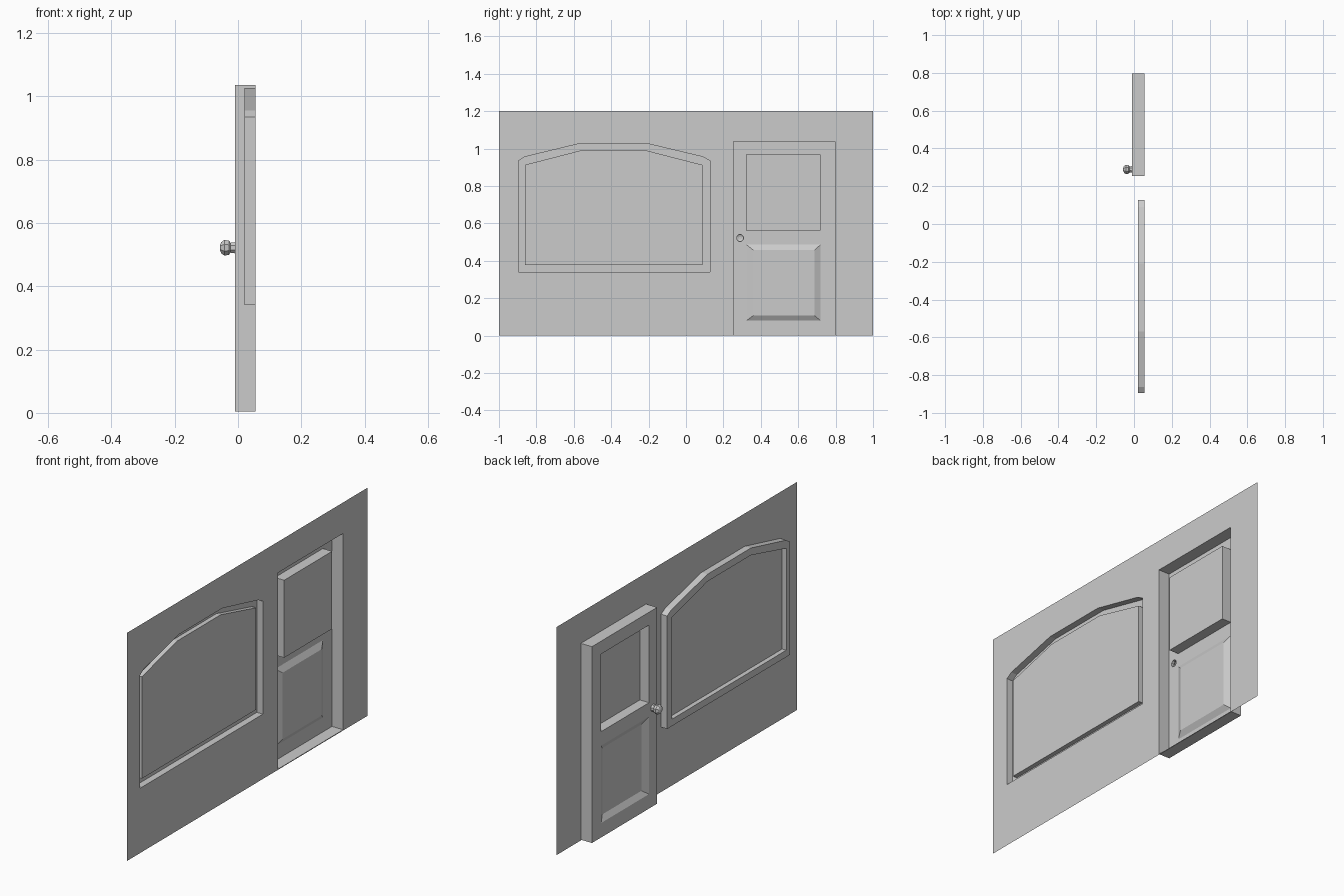
import bpy, bmesh, math
from mathutils import Vector

if "Cube" in bpy.data.objects:
    bpy.data.objects.remove(bpy.data.objects["Cube"])

WALL_X, DOOR_X, FRAME_X, GLASS_X, PANEL_X = 0.055, -0.01, 0.02, 0.044, 0.007


def rect(y0, y1, z0, z1):
    return [(y0, z0), (y1, z0), (y1, z1), (y0, z1)]


def ring(y, z, r, n=8):
    return [(y + r * math.cos(2 * math.pi * (i + .5) / n),
             z + r * math.sin(2 * math.pi * (i + .5) / n)) for i in range(n)]


def plate(bm, x, outer, holes=()):
    """Flat sheet at depth x, with openings."""
    edges = []
    for loop in [outer, *holes]:
        vs = [bm.verts.new((x, y, z)) for y, z in loop]
        edges += [bm.edges.new((vs[i - 1], vs[i])) for i in range(len(vs))]
    bmesh.ops.triangle_fill(bm, edges=edges, use_beauty=True, use_dissolve=False,
                            normal=Vector((-1, 0, 0)))


def sides(bm, loop_a, xa, loop_b, xb):
    """Band of quads joining two loops at different depths."""
    a = [bm.verts.new((xa, y, z)) for y, z in loop_a]
    b = [bm.verts.new((xb, y, z)) for y, z in loop_b]
    for i in range(len(a)):
        bm.faces.new((a[i - 1], a[i], b[i], b[i - 1]))


def finish(bm, name):
    bmesh.ops.remove_doubles(bm, verts=bm.verts, dist=1e-5)
    bmesh.ops.recalc_face_normals(bm, faces=bm.faces)
    if sum(f.normal.x * f.calc_area() for f in bm.faces) > 0:
        bmesh.ops.reverse_faces(bm, faces=bm.faces)
    mesh = bpy.data.meshes.new(name)
    bm.to_mesh(mesh)
    bm.free()
    obj = bpy.data.objects.new(name, mesh)
    bpy.context.collection.objects.link(obj)
    return obj


# Outlines in (y, z)
door = rect(.254, .796, .004, 1.037)
door_glass = rect(.321, .72, .561, .969)
panel_outer = rect(.323, .72, .08, .487)
panel_inner = rect(.36, .686, .108, .457)
window = [(-.895, .341), (.128, .341), (.128, .935), (.09, .956), (-.208, 1.027),
          (-.568, 1.027), (-.862, .956), (-.895, .935)]
window_glass = [(-.862, .377), (.088, .377), (.088, .913), (-.208, .989),
                (-.568, .989), (-.862, .913)]
KY, KZ = .289, .522
knob = [(DOOR_X, .019), (-.023, .017), (-.029, .024), (-.043, .027),
        (-.053, .019), (-.057, .008)]
knob_hole = ring(KY, KZ, knob[0][1])

# Wall sheet with the two openings
bm = bmesh.new()
plate(bm, WALL_X, rect(-1, 1, 0, 1.2), [door, window])
finish(bm, "wall")

# Door: outer box, front face, deep glass recess, sloped lower panel
bm = bmesh.new()
sides(bm, door, WALL_X, door, DOOR_X)
plate(bm, DOOR_X, door, [door_glass, panel_outer, knob_hole])
sides(bm, door_glass, DOOR_X, door_glass, GLASS_X)
plate(bm, GLASS_X, door_glass)
sides(bm, panel_outer, DOOR_X, panel_inner, PANEL_X)
plate(bm, PANEL_X, panel_inner)
finish(bm, "door")

# Knob, hollow toward the back
bm = bmesh.new()
for (xa, ra), (xb, rb) in zip(knob, knob[1:]):
    sides(bm, ring(KY, KZ, ra), xa, ring(KY, KZ, rb), xb)
plate(bm, knob[-1][0], ring(KY, KZ, knob[-1][1]))
finish(bm, "door_knob")

# Arched window: raised frame and recessed glass
bm = bmesh.new()
sides(bm, window, WALL_X, window, FRAME_X)
plate(bm, FRAME_X, window, [window_glass])
sides(bm, window_glass, FRAME_X, window_glass, GLASS_X)
plate(bm, GLASS_X, window_glass)
finish(bm, "window")
